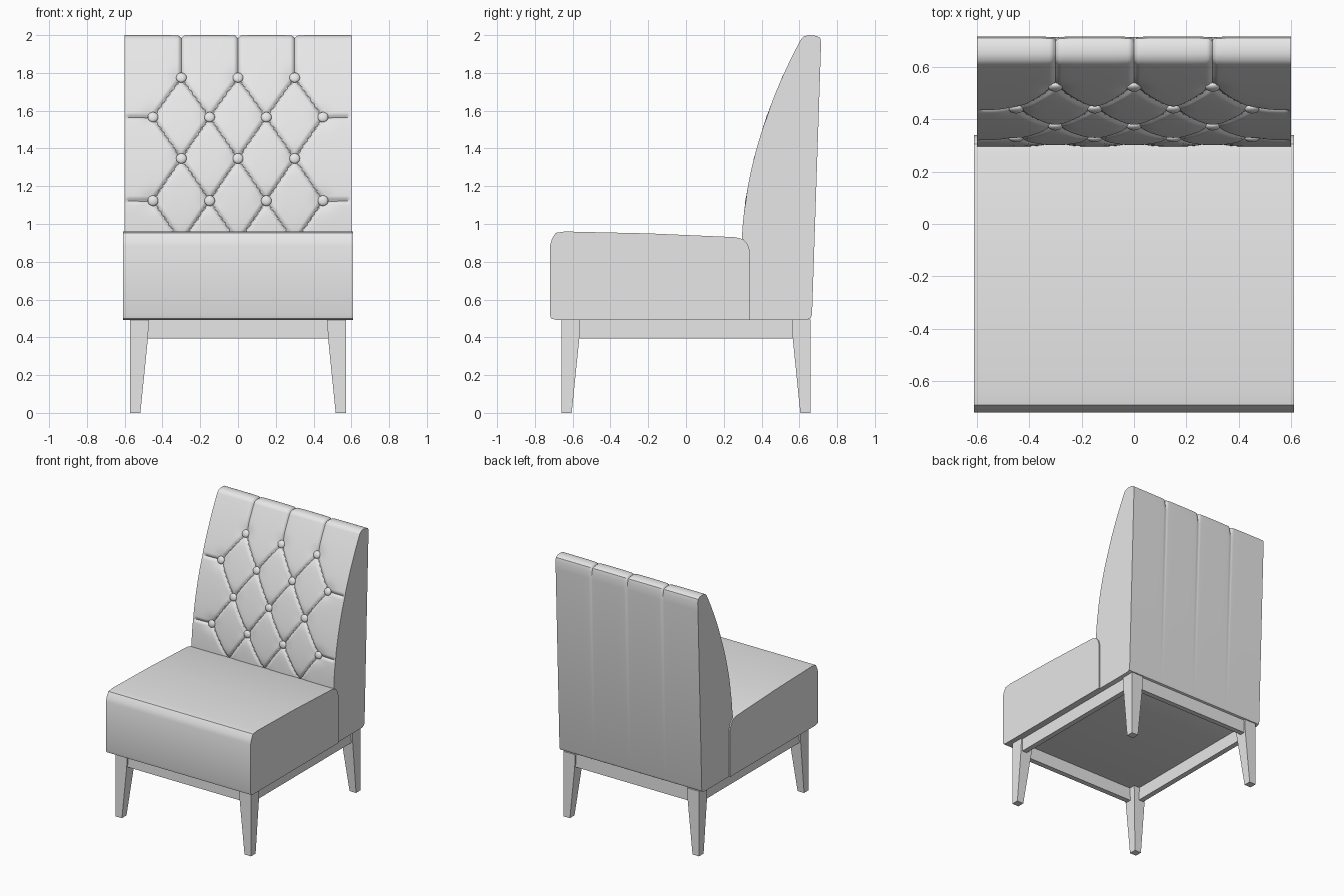
import bpy, bmesh, math
from mathutils import Vector, Matrix
from mathutils.geometry import interpolate_bezier

if "Cube" in bpy.data.objects:
    bpy.data.objects.remove(bpy.data.objects["Cube"])

grey = bpy.data.materials.new("light grey")
grey.use_nodes = True
grey.diffuse_color = (0.8, 0.8, 0.8, 1)
grey.node_tree.nodes["Principled BSDF"].inputs["Base Color"].default_value = (0.8, 0.8, 0.8, 1)


def finish(bm, name, smooth=None):
    bmesh.ops.recalc_face_normals(bm, faces=bm.faces)
    mesh = bpy.data.meshes.new(name)
    bm.to_mesh(mesh)
    bm.free()
    obj = bpy.data.objects.new(name, mesh)
    bpy.context.collection.objects.link(obj)
    mesh.materials.append(grey)
    if smooth:
        bpy.ops.object.select_all(action="DESELECT")
        obj.select_set(True)
        bpy.context.view_layer.objects.active = obj
        bpy.ops.object.shade_smooth_by_angle(angle=math.radians(smooth))
    return obj


def loft(name, rings, smooth=None):
    """Skin a list of closed rings and cap both ends."""
    bm = bmesh.new()
    loops = [[bm.verts.new(p) for p in ring] for ring in rings]
    n = len(loops[0])
    for a, b in zip(loops, loops[1:]):
        for i in range(n):
            j = (i + 1) % n
            bm.faces.new((a[i], a[j], b[j], b[i]))
    bm.faces.new(loops[0][::-1])
    bm.faces.new(loops[-1])
    return finish(bm, name, smooth)


def rect(x0, x1, y0, y1, z):
    return [(x0, y0, z), (x1, y0, z), (x1, y1, z), (x0, y1, z)]


# Seat cushion: side profile swept across the width
seat = [(-0.72, 0.52), (-0.715, 0.5), (-0.69, 0.493), (0.34, 0.493), (0.34, 0.85),
        (0.328, 0.89), (0.305, 0.918), (0.26, 0.93), (-0.2, 0.95), (-0.64, 0.96),
        (-0.69, 0.953), (-0.71, 0.92), (-0.72, 0.885)]
loft("seat_cushion", [[(x, y, z) for y, z in seat] for x in (-0.61, 0.61)], 25)

# Tufting layout: staggered button rows and the creases joining them
row_z = [0.9, 1.125, 1.35, 1.57, 1.78]
rows = [[(x, z) for x in ((-0.3, 0, 0.3) if i % 2 == 0 else (-0.45, -0.15, 0.15, 0.45))]
        for i, z in enumerate(row_z)]
buttons = [b for row in rows for b in row]
creases = [(a, b) for lo, hi in zip(rows, rows[1:]) for a in lo for b in hi
           if abs(a[0] - b[0]) < 0.2]
creases += [(b, (b[0], 2.1)) for b in rows[-1]]
creases += [(b, (math.copysign(0.58, b[0]), b[1])) for b in buttons if abs(b[0]) > 0.4]


def segment_distance(x, z, seg):
    (ax, az), (bx, bz) = seg
    dx, dz = bx - ax, bz - az
    t = ((x - ax) * dx + (z - az) * dz) / (dx * dx + dz * dz)
    t = min(1, max(0, t))
    return math.hypot(x - ax - t * dx, z - az - t * dz)


def tuft_depth(x, z):
    d = min(segment_distance(x, z, s) for s in creases)
    b = min(math.hypot(x - p[0], z - p[1]) for p in buttons)
    return (0.012 * math.exp(-(d / 0.008) ** 2) + 0.004 * math.exp(-d / 0.03)
            + 0.012 * math.exp(-(b / 0.05) ** 2))


# Backrest: curved front path, rounded top, straight rear
front = [Vector((p[0], p[1])) for p in interpolate_bezier(
    Vector((0.295, 0.88, 0)), Vector((0.3, 1.25, 0)),
    Vector((0.43, 1.65, 0)), Vector((0.61, 1.98, 0)), 140)]
top = [Vector(p) for p in ((0.625, 1.993), (0.65, 2.0), (0.69, 1.996),
                           (0.71, 1.985), (0.716, 1.96))]
rear = [Vector(p) for p in ((0.713, 1.9), (0.667, 0.52), (0.66, 0.502), (0.64, 0.493),
                            (0.32, 0.493))]
path = front + top + rear
tufted = len(front) + len(top)


def path_normal(i):
    t = (path[i + 1] - path[max(i - 1, 0)]).normalized()
    return Vector((-t.y, t.x))


normals = [path_normal(i) for i in range(tufted)]
columns = 160
rings = []
for c in range(columns + 1):
    x = -0.6 + 1.2 * c / columns
    ring = []
    for i, p in enumerate(path):
        q = p - normals[i] * tuft_depth(x, p.y) if i < tufted else p
        ring.append((x, q.x, q.y))
    rings.append(ring)
loft("backrest", rings, 40)

# Buttons: flattened domes set square to the curved front
for k, (x, z) in enumerate(b for row in rows[1:] for b in row):
    i = min(range(len(front)), key=lambda n: abs(front[n].y - z))
    n = Vector((0, normals[i].x, normals[i].y))
    bm = bmesh.new()
    bmesh.ops.create_uvsphere(bm, u_segments=20, v_segments=10, radius=0.028)
    turn = n.to_track_quat("Z", "Y").to_matrix().to_4x4()
    place = Matrix.Translation(Vector((x, front[i].x, z)) - n * 0.012)
    bm.transform(place @ turn @ Matrix.Diagonal((1, 1, 0.5, 1)))
    finish(bm, f"button_{k + 1}", 60)

# Legs: square at the rail, tapering on the inner sides
for sx, side in ((1, "left"), (-1, "right")):
    for sy, end in ((-1, "front"), (1, "back")):
        cx, cy = sx * 0.572, sy * 0.66
        loft(f"{end}_{side}_leg",
             [rect(cx, cx - sx * w, cy, cy - sy * w, z)
              for w, z in ((0.055, 0), (0.095, 0.395), (0.1, 0.495))])

# Rails between the legs
for s, side, end in ((1, "left", "back"), (-1, "right", "front")):
    loft(f"{side}_rail", [rect(s * 0.52, s * 0.56, -0.57, 0.57, z) for z in (0.395, 0.495)])
    loft(f"{end}_rail", [rect(-0.48, 0.48, s * 0.608, s * 0.648, z) for z in (0.395, 0.495)])
